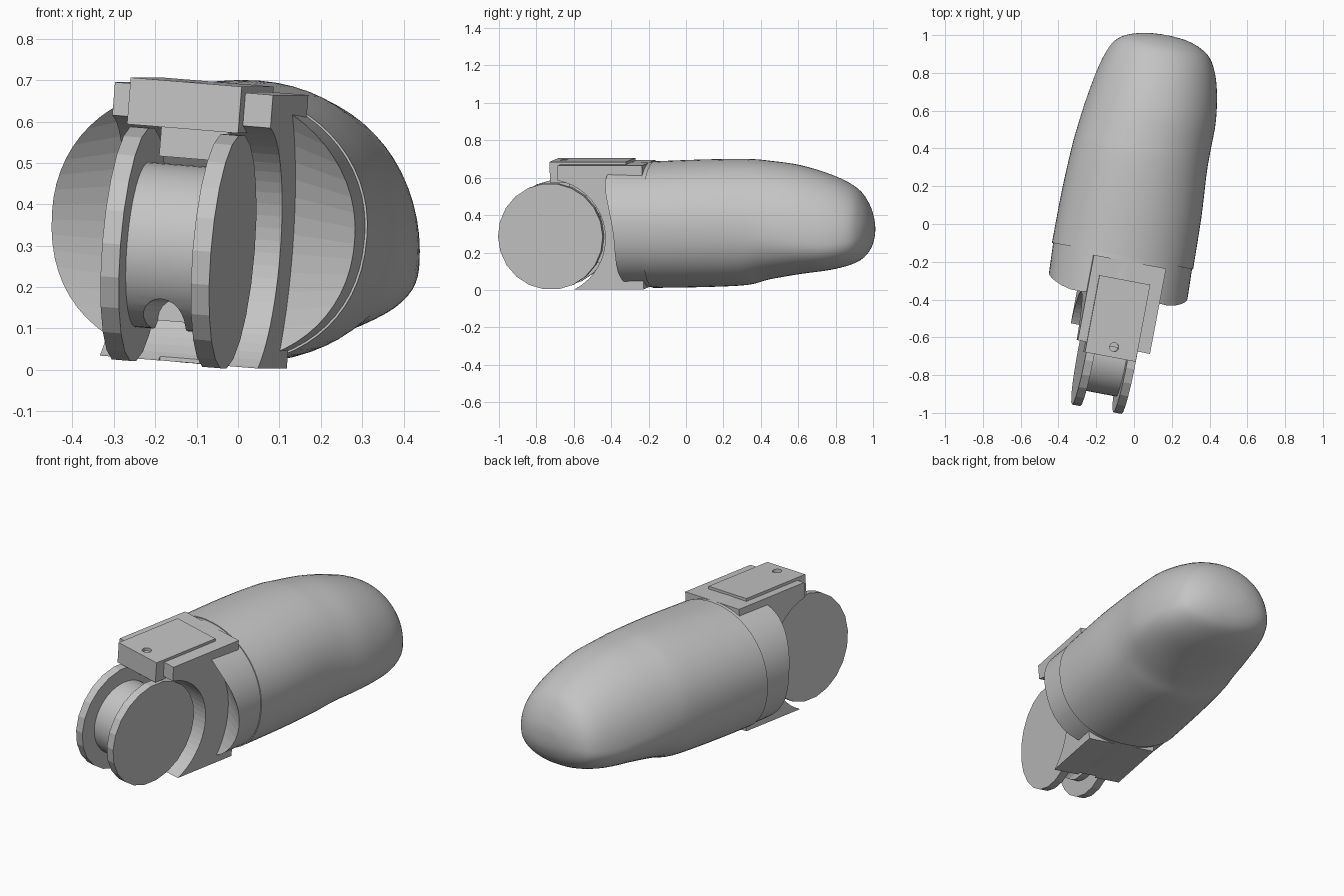
import bpy, bmesh, math
from mathutils import Matrix, Vector

if "Cube" in bpy.data.objects:
    bpy.data.objects.remove(bpy.data.objects["Cube"])

# Parts are laid out along a straight axis, then yawed and rolled into place
POSE = (Matrix.Rotation(math.radians(-10.7), 4, 'Z') @ Matrix.Translation((0, 0, 0.35))
        @ Matrix.Rotation(math.radians(4.6), 4, 'Y'))
PIVOT = (-0.715, -0.055)      # pulley centre (y, z) along the axis
grey = bpy.data.materials.new("plain grey")
grey.diffuse_color = (0.55, 0.55, 0.55, 1)
grey.use_nodes = True
grey.node_tree.nodes["Principled BSDF"].inputs["Base Color"].default_value = grey.diffuse_color


def finish(bm, name, smooth=None):
    bmesh.ops.recalc_face_normals(bm, faces=bm.faces)
    bm.transform(POSE)
    mesh = bpy.data.meshes.new(name)
    bm.to_mesh(mesh)
    bm.free()
    mesh.materials.append(grey)
    ob = bpy.data.objects.new(name, mesh)
    bpy.context.collection.objects.link(ob)
    if smooth:
        mesh.shade_smooth()
        mesh.set_sharp_from_angle(angle=math.radians(smooth))
    return ob


def box(name, x, y, z):
    bm = bmesh.new()
    bmesh.ops.create_cube(bm, size=1)
    for v in bm.verts:
        for i, r in enumerate((x, y, z)):
            v.co[i] = r[0] if v.co[i] < 0 else r[1]
    return finish(bm, name)


def drum(name, x0, x1, r0, r1=None, sides=64, centre=PIVOT, smooth=None):
    """Cylinder or cone lying along x."""
    bm = bmesh.new()
    r1 = r0 if r1 is None else r1
    bmesh.ops.create_cone(bm, cap_ends=True, segments=sides, radius1=r0, radius2=r1, depth=x1 - x0)
    bm.transform(Matrix.Translation(((x0 + x1) / 2, *centre)) @ Matrix.Rotation(math.pi / 2, 4, 'Y'))
    return finish(bm, name, smooth)


def cut(ob, *cutters):
    for c in cutters:
        m = ob.modifiers.new("cut", 'BOOLEAN')
        m.operation, m.solver, m.object = 'DIFFERENCE', 'EXACT', c
        c.hide_render = True
        c.hide_viewport = True


def spline(rows, steps):
    """Smooth in-between rows."""
    out = []
    for i in range(len(rows) - 1):
        p = [Vector(rows[min(max(k, 0), len(rows) - 1)]) for k in (i - 1, i, i + 1, i + 2)]
        for s in range(steps):
            t = s / steps
            out.append(0.5 * (2 * p[1] + (p[2] - p[0]) * t + (2 * p[0] - 5 * p[1] + 4 * p[2] - p[3]) * t * t
                              + (3 * p[1] - p[0] - 3 * p[2] + p[3]) * t ** 3))
    return out + [Vector(rows[-1])]


def loft(name, rows, steps, sides=64):
    """Rows: y, centre x, half width, top, bottom, height of widest point."""
    bm = bmesh.new()
    rings = []
    for y, cx, hw, top, bot, mid in spline(rows, steps):
        ring = []
        for k in range(sides):
            a = 2 * math.pi * k / sides
            c, s = math.cos(a), math.sin(a)
            e = 0.97 if s > 0 else 0.9
            h = (top - mid) if s > 0 else (mid - bot)
            ring.append(bm.verts.new((cx + hw * math.copysign(abs(c) ** e, c), y,
                                      mid + h * math.copysign(abs(s) ** e, s))))
        rings.append(ring)
    for a, b in zip(rings, rings[1:]):
        for k in range(sides):
            bm.faces.new((a[k], a[(k + 1) % sides], b[(k + 1) % sides], b[k]))
    bm.faces.new(rings[0])
    bm.faces.new(rings[-1])
    return finish(bm, name, 40)


# Rounded fingertip shell
loft("tip_shell", [
    (-0.178, -0.028, 0.380, 0.335, -0.340, 0.00),
    (0.10, -0.032, 0.376, 0.345, -0.336, 0.00),
    (0.33, -0.035, 0.364, 0.347, -0.325, -0.01),
    (0.45, -0.030, 0.358, 0.338, -0.295, -0.03),
    (0.62, -0.018, 0.347, 0.315, -0.265, -0.06),
    (0.80, -0.015, 0.315, 0.260, -0.240, -0.08),
    (0.92, -0.018, 0.268, 0.195, -0.205, -0.07),
    (0.975, -0.020, 0.205, 0.125, -0.160, -0.05),
    (1.005, -0.015, 0.115, 0.050, -0.100, -0.03),
    (1.014, -0.015, 0.030, 0.000, -0.050, -0.03)], 4)

# Sleeve behind the tip, scooped on both sides of the core
sleeve = loft("sleeve", [(-0.48, -0.015, 0.372, 0.335, -0.335, 0.0),
                         (-0.17, -0.028, 0.374, 0.330, -0.335, 0.0)], 4)
cut(sleeve, drum("scoop_left", -0.48, -0.205, 0.33, 0.47),
    drum("scoop_right", 0.185, 0.46, 0.47, 0.33),
    drum("sleeve_clearance", -0.23, 0.21, 0.31))

# Core block between the scoops, hollowed around the pulley
core = box("fork_core", (-0.205, 0.185), (-0.66, -0.2), (-0.333, 0.33))
cut(core, drum("core_clearance", -0.3, 0.3, 0.31),
    box("cord_slot", (-0.06, 0.04), (-0.8, -0.56), (-0.4, -0.2)))

# Hinge tab over the pulley with a pin hole
tab = box("hinge_tab", (-0.157, 0.117), (-0.715, -0.3), (0.232, 0.345))
bm = bmesh.new()
bmesh.ops.create_cone(bm, cap_ends=True, segments=16, radius1=0.024, radius2=0.024, depth=0.1)
bm.transform(Matrix.Translation((-0.01, -0.66, 0.345)))
cut(tab, finish(bm, "pin_hole"))
box("tab_stop", (-0.09, 0.075), (-0.62, -0.38), (0.16, 0.25))

# Pulley: two cheek discs, a hub with a cord notch, and a strut to the core
for name, x0 in (("left_disc", -0.141), ("right_disc", 0.082)):
    drum(name, x0, x0 + 0.045, 0.285, sides=22)
hub = drum("pulley_hub", -0.1, 0.085, 0.2, sides=48, smooth=30)
bm = bmesh.new()
bmesh.ops.create_cone(bm, cap_ends=True, segments=20, radius1=0.05, radius2=0.05, depth=0.5)
bm.transform(Matrix.Translation((-0.01, -0.88, -0.23)) @ Matrix.Rotation(math.pi / 2, 4, 'X'))
cut(hub, finish(bm, "cord_hole"))
box("pulley_strut", (-0.1, 0.085), (-0.6, -0.35), (-0.2, 0.05))
